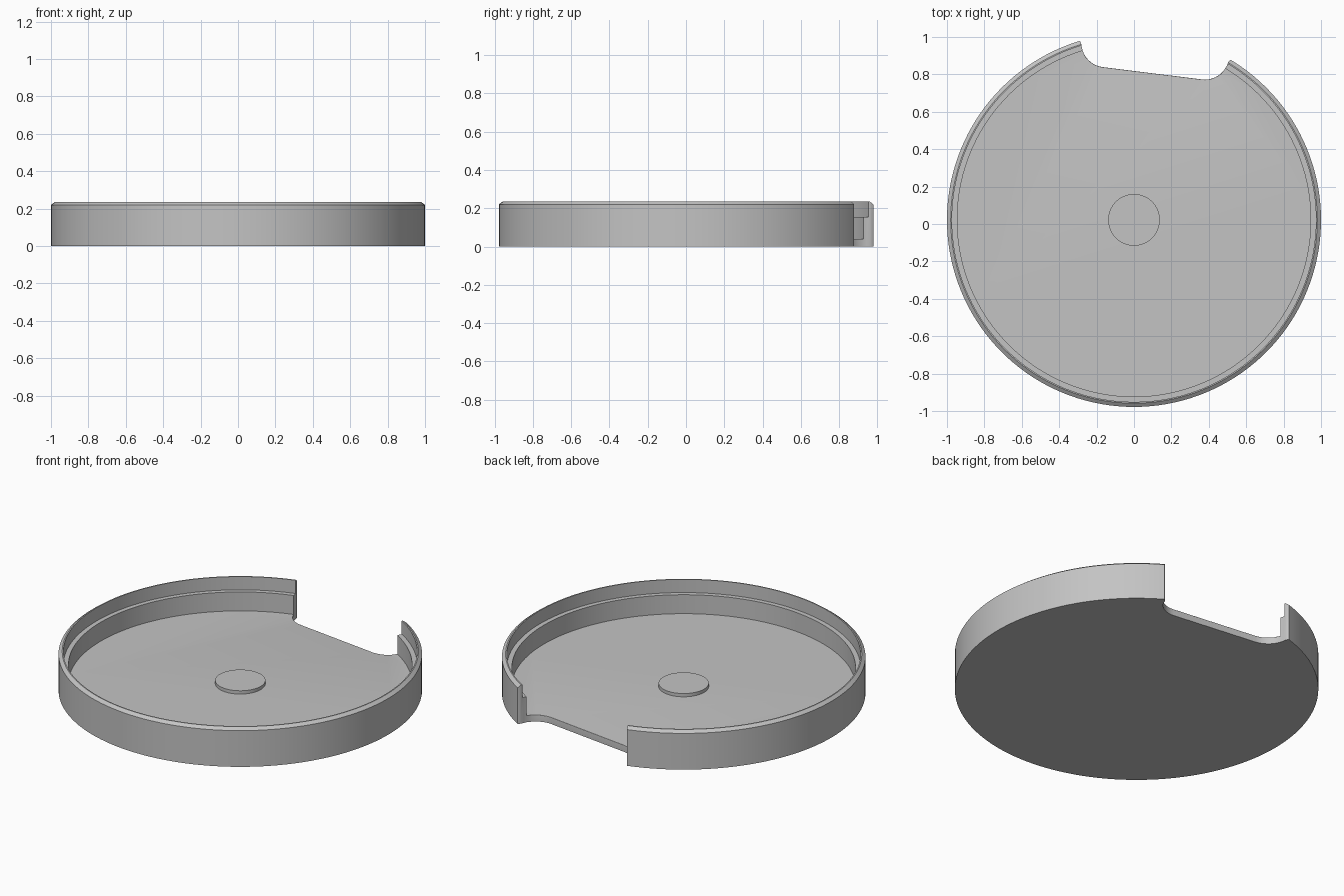
import bpy, bmesh, math
from mathutils import Matrix, Vector

if "Cube" in bpy.data.objects:
    bpy.data.objects.remove(bpy.data.objects["Cube"], do_unlink=True)

SEGMENTS = 144
CENTRE = Vector((0, 0.022, 0))
FLOOR_Z, INNER_R = 0.04, 0.945

grey = bpy.data.materials.new("plain grey")
grey.use_nodes = True
grey.diffuse_color = (0.55, 0.55, 0.55, 1)
grey.node_tree.nodes["Principled BSDF"].inputs["Base Color"].default_value = (0.55, 0.55, 0.55, 1)


def add_object(name, bm):
    bmesh.ops.recalc_face_normals(bm, faces=bm.faces[:])
    mesh = bpy.data.meshes.new(name)
    bm.to_mesh(mesh)
    bm.free()
    mesh.materials.append(grey)
    obj = bpy.data.objects.new(name, mesh)
    obj.location = CENTRE
    bpy.context.collection.objects.link(obj)
    return obj


def smooth(obj):
    bpy.ops.object.select_all(action='DESELECT')
    obj.select_set(True)
    bpy.context.view_layer.objects.active = obj
    bpy.ops.object.shade_smooth_by_angle(angle=math.radians(30))


def lathe(name, profile):
    """Revolve a profile of (radius, z) and cap both open ends."""
    bm = bmesh.new()
    rings = []
    for r, z in profile:
        rings.append([bm.verts.new((r * math.cos(a), r * math.sin(a), z))
                      for a in (math.tau * i / SEGMENTS for i in range(SEGMENTS))])
    for low, high in zip(rings, rings[1:]):
        for i in range(SEGMENTS):
            j = (i + 1) % SEGMENTS
            bm.faces.new((low[i], low[j], high[j], high[i]))
    bm.faces.new(rings[0])
    bm.faces.new(rings[-1])
    return add_object(name, bm)


# Shallow tray: floor, stepped inner wall, chamfered rim, outer wall
tray = lathe("tray", [(INNER_R, FLOOR_Z), (INNER_R, 0.155), (0.973, 0.155),
                      (0.973, 0.235), (0.98, 0.235), (1.0, 0.22), (1.0, 0)])

# Notch cutter: straight edge, round corners, small flare at the wall tips
corner_r, half_flat, depth = 0.13, 0.267, 0.79
half = [(half_flat + corner_r * math.sin(a), depth + corner_r * (1 - math.cos(a)))
        for a in (math.radians(80) * i / 10 for i in range(11))]
half += [(0.398, 0.902), (0.403, 0.911), (0.412, 0.917), (0.44, 0.925), (0.44, 1.2)]
outline = half + [(-u, v) for u, v in reversed(half)]
bm = bmesh.new()
base = bm.faces.new([bm.verts.new((u, v, -0.1)) for u, v in outline])
top = bmesh.ops.extrude_face_region(bm, geom=[base])["geom"]
bmesh.ops.translate(bm, vec=(0, 0, 0.5), verts=[g for g in top if isinstance(g, bmesh.types.BMVert)])
bmesh.ops.rotate(bm, matrix=Matrix.Rotation(math.radians(-7.1), 3, 'Z'), verts=bm.verts[:])
cutter = add_object("notch_cutter", bm)
cutter.hide_render = True

cut = tray.modifiers.new("notch", 'BOOLEAN')
cut.operation = 'DIFFERENCE'
cut.solver = 'EXACT'
cut.object = cutter
bpy.context.view_layer.update()
cut_mesh = bpy.data.meshes.new_from_object(tray.evaluated_get(bpy.context.evaluated_depsgraph_get()))
tray.modifiers.clear()
tray.data = cut_mesh
bpy.data.objects.remove(cutter, do_unlink=True)

# Round the floor's upper edge along the notch
bm = bmesh.new()
bm.from_mesh(cut_mesh)
edges = [e for e in bm.edges
         if all(abs(v.co.z - FLOOR_Z) < 0.001 and v.co.xy.length < INNER_R - 0.004 for v in e.verts)
         and any(abs(f.normal.z) < 0.1 for f in e.link_faces)]
bmesh.ops.bevel(bm, geom=edges, offset=0.025, segments=5, profile=0.5, affect='EDGES', clamp_overlap=True)
bm.to_mesh(cut_mesh)
bm.free()
smooth(tray)

# Low raised disc in the middle of the floor
hub = lathe("centre_disc", [(0.138, 0.035), (0.138, 0.06)])
smooth(hub)
